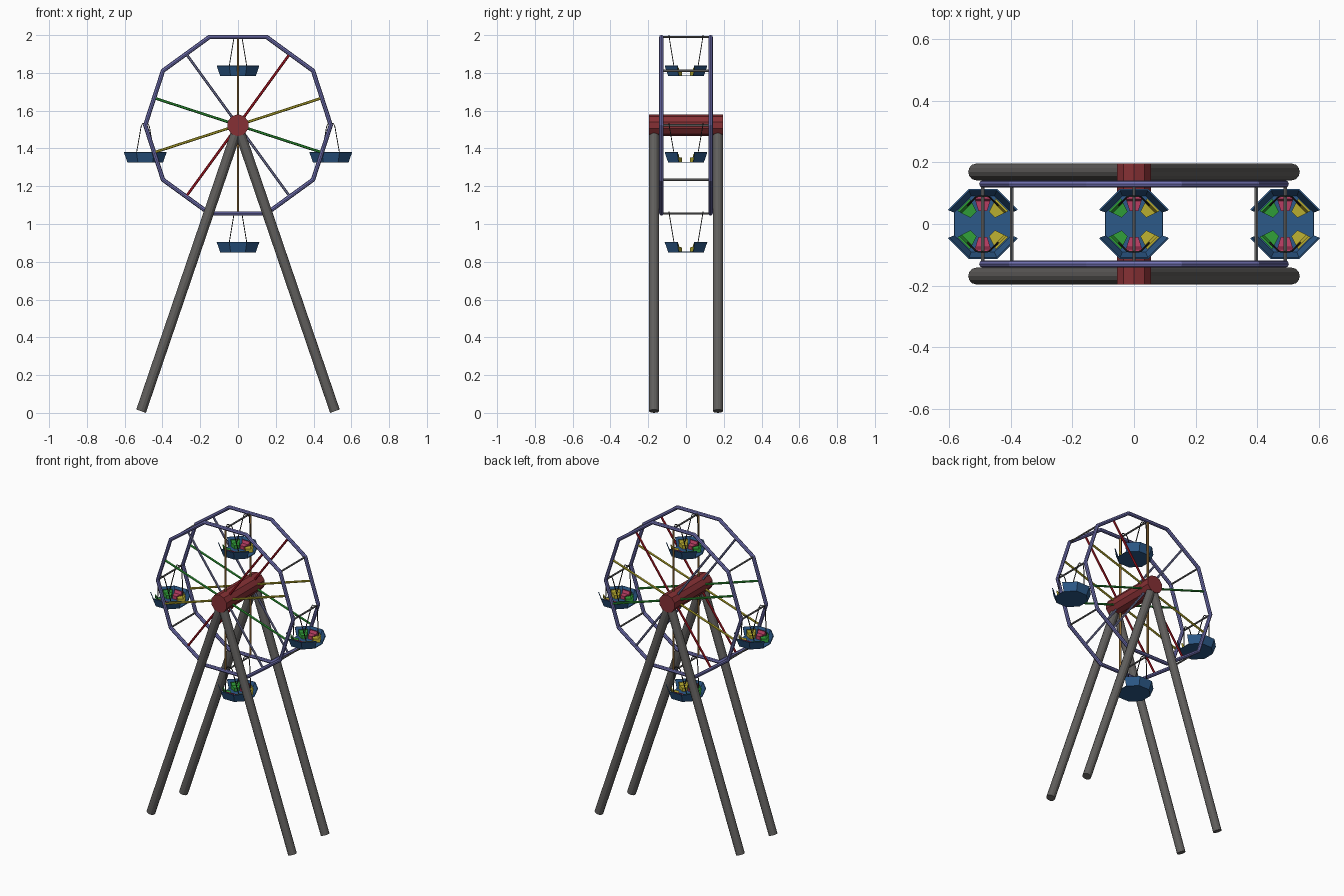
import bpy, bmesh
from math import sin, cos, pi, radians
from mathutils import Vector

if "Cube" in bpy.data.objects:
    bpy.data.objects.remove(bpy.data.objects["Cube"])

HUB_Z = 1.523      # wheel centre height
R = 0.491          # rim radius at the corners
A = R * cos(pi / 10)   # rim radius at the middle of an edge
RIM_Y = 0.13


def material(name, rgb):
    m = bpy.data.materials.new(name)
    m.diffuse_color = (*rgb, 1)
    m.use_nodes = True
    m.node_tree.nodes["Principled BSDF"].inputs["Base Color"].default_value = m.diffuse_color
    return m


MAT = {
    "rim": material("rim blue", (0.17, 0.17, 0.46)),
    "leg": material("dark grey", (0.12, 0.115, 0.11)),
    "hub": material("hub red", (0.24, 0.03, 0.035)),
    "car": material("car blue", (0.025, 0.10, 0.25)),
    "wire": material("wire black", (0.03, 0.03, 0.03)),
    "bar": material("bar grey", (0.15, 0.15, 0.15)),
    "orange": material("orange", (0.45, 0.24, 0.06)),
    "red": material("red", (0.45, 0.01, 0.02)),
    "yellow": material("yellow", (0.5, 0.43, 0.03)),
    "green": material("green", (0.03, 0.35, 0.04)),
    "slate": material("slate", (0.19, 0.20, 0.38)),
    "pink": material("pink", (0.5, 0.05, 0.13)),
}


def add_object(name, bm, mat):
    me = bpy.data.meshes.new(name)
    bm.to_mesh(me)
    bm.free()
    ob = bpy.data.objects.new(name, me)
    bpy.context.collection.objects.link(ob)
    me.materials.append(MAT[mat])
    return ob


def rod(name, p, q, r, sides, mat):
    """Flat-sided rod between two points."""
    p, q = Vector(p), Vector(q)
    d = q - p
    bm = bmesh.new()
    bmesh.ops.create_cone(bm, cap_ends=True, segments=sides,
                          radius1=r, radius2=r, depth=d.length)
    ob = add_object(name, bm, mat)
    ob.rotation_mode = 'QUATERNION'
    ob.rotation_quaternion = d.to_track_quat('Z', 'Y')
    ob.location = (p + q) / 2
    return ob


def wheel_point(r, deg, y):
    return (r * cos(radians(deg)), y, HUB_Z + r * sin(radians(deg)))


# hub and legs
rod("hub", (0, -0.197, HUB_Z), (0, 0.197, HUB_Z), 0.058, 10, "hub")
for y, side in ((-0.169, "front"), (0.169, "back")):
    for sx in (-1, 1):
        rod(side + "_leg", (sx * 0.513, y, 0.009), (0, y, HUB_Z - 0.01), 0.027, 12, "leg")

# two ten-sided rims with five coloured pairs of spokes each
spokes = ((90, "orange"), (54, "red"), (18, "yellow"), (-18, "green"), (-54, "slate"))
for y in (-RIM_Y, RIM_Y):
    bpy.ops.mesh.primitive_torus_add(major_segments=10, minor_segments=8, major_radius=R,
                                     minor_radius=0.012, location=(0, y, HUB_Z),
                                     rotation=(pi / 2, 0, 0))
    rim = bpy.context.object
    rim.name = "rim"
    rim.data.materials.append(MAT["rim"])
    for deg, mat in spokes:
        rod("spoke", wheel_point(A, deg, y), wheel_point(A, deg + 180, y), 0.007, 6, mat)

# crossbars between the rims
for deg in (0, 36, 144, 180, 216, 324):
    rod("crossbar", wheel_point(R, deg, -RIM_Y), wheel_point(R, deg, RIM_Y), 0.006, 6, "bar")
for deg in (90, 270):
    rod("crossbar", wheel_point(A, deg, -RIM_Y), wheel_point(A, deg, RIM_Y), 0.006, 6, "bar")


def tub(loc):
    """Octagonal flared tub, open on its two x sides."""
    bm = bmesh.new()
    rings = []
    for apothem, z in ((0.094, 0.0), (0.113, 0.054)):
        r = apothem / cos(pi / 8)
        rings.append([bm.verts.new((r * cos(pi / 8 + k * pi / 4), r * sin(pi / 8 + k * pi / 4), z))
                      for k in range(8)])
    low, top = rings
    bm.faces.new(low[::-1])
    for k in (0, 1, 2, 4, 5, 6):
        j = (k + 1) % 8
        bm.faces.new((low[k], low[j], top[j], top[k]))
    for v in [v for v in bm.verts if not v.link_faces]:
        bm.verts.remove(v)
    ob = add_object("car_tub", bm, "car")
    ob.location = loc
    mod = ob.modifiers.new("thickness", 'SOLIDIFY')
    mod.thickness = 0.005
    mod.offset = -1


def seat(loc, deg, mat):
    """Wedge seat with a low back."""
    profile = ((0.045, 0.004), (0.045, 0.026), (0.078, 0.028),
               (0.086, 0.046), (0.093, 0.046), (0.088, 0.004))
    bm = bmesh.new()
    ends = []
    for da in (-18, 18):
        a = radians(deg + da)
        ends.append([bm.verts.new((r * cos(a), r * sin(a), z)) for r, z in profile])
    n = len(profile)
    bm.faces.new(ends[0])
    bm.faces.new(ends[1][::-1])
    for i in range(n):
        j = (i + 1) % n
        bm.faces.new((ends[0][i], ends[1][i], ends[1][j], ends[0][j]))
    bmesh.ops.recalc_face_normals(bm, faces=bm.faces)
    add_object("seat", bm, mat).location = loc


def hanger(loc, bar_z, sy):
    """Thin wire looped over the crossbar."""
    x, y, z = loc
    top, low = bar_z, z + 0.03
    half = [(0.05, 0.06, low), (0.022, 0.088, top - 0.008), (0.014, 0.09, top + 0.009)]
    pts = half + [(-a, b, c) for a, b, c in half[::-1]]
    cu = bpy.data.curves.new("hanger", 'CURVE')
    cu.dimensions = '3D'
    cu.bevel_depth = 0.003
    cu.bevel_resolution = 0
    cu.use_fill_caps = True
    sp = cu.splines.new('POLY')
    sp.points.add(len(pts) - 1)
    for p, (a, b, c) in zip(sp.points, pts):
        p.co = (x + a, y + sy * b, c, 1)
    cu.materials.append(MAT["wire"])
    ob = bpy.data.objects.new("hanger", cu)
    bpy.context.collection.objects.link(ob)


# four passenger cars: x, floor height, height of the bar they hang from
cars = ((0, 1.783, HUB_Z + A), (0, 0.85, HUB_Z - A),
        (-R, 1.325, HUB_Z), (R, 1.325, HUB_Z))
for x, z, bar_z in cars:
    loc = (x, 0, z)
    tub(loc)
    for s in (-1, 1):
        seat(loc, s * 45, "yellow")
        seat(loc, s * 90, "pink")
        seat(loc, s * 135, "green")
        hanger(loc, bar_z, s)
